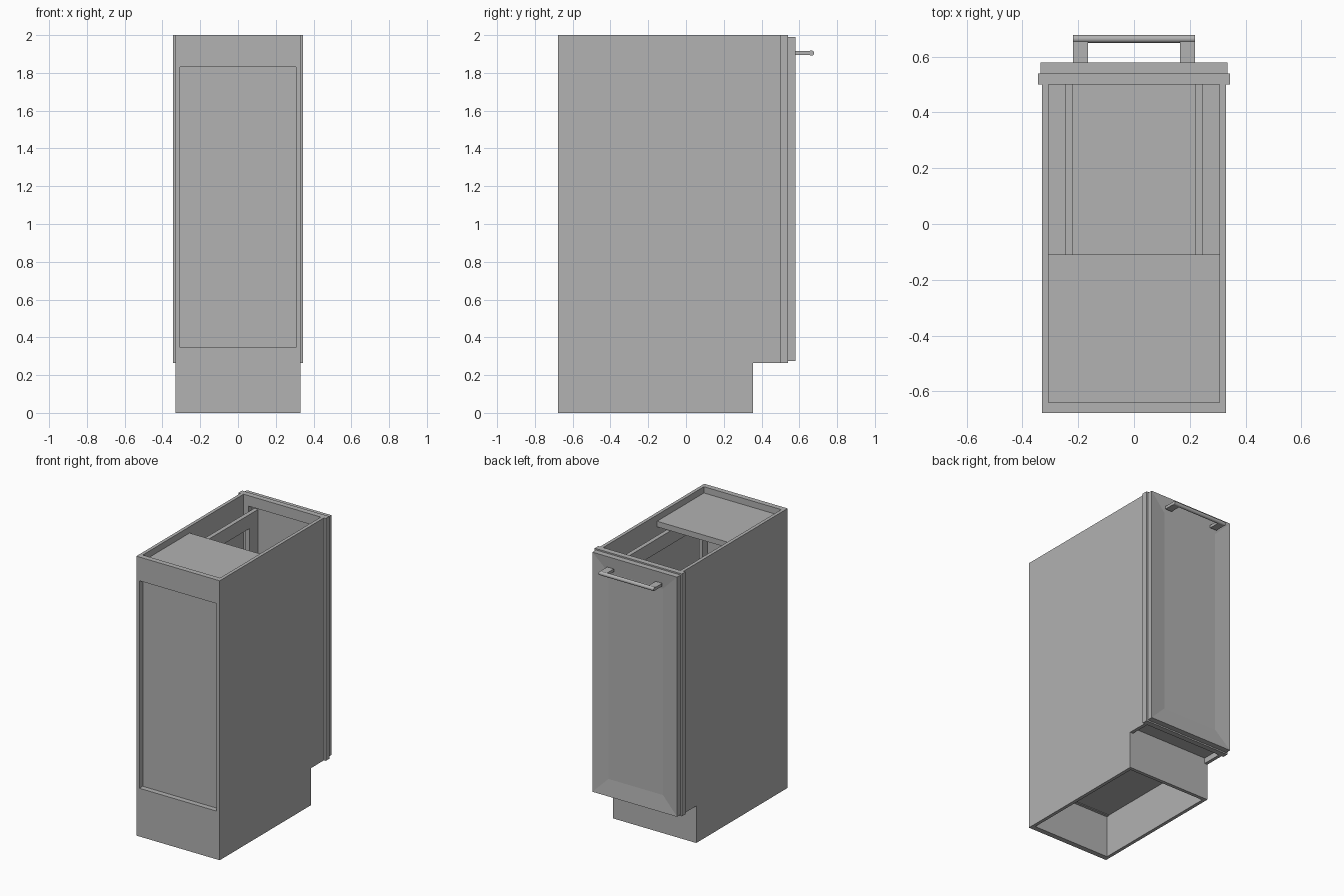
import bpy
import bmesh
from mathutils import Matrix, Vector

cube = bpy.data.objects.get("Cube")
if cube:
    bpy.data.objects.remove(cube, do_unlink=True)

GREY = (0.445, 0.445, 0.445, 1.0)
grey = bpy.data.materials.new("plain_grey")
grey.use_nodes = True
grey.diffuse_color = GREY
grey.node_tree.nodes["Principled BSDF"].inputs["Base Color"].default_value = GREY


def finish(name, bm):
    bmesh.ops.recalc_face_normals(bm, faces=bm.faces)
    mesh = bpy.data.meshes.new(name)
    bm.to_mesh(mesh)
    bm.free()
    mesh.materials.append(grey)
    obj = bpy.data.objects.new(name, mesh)
    bpy.context.collection.objects.link(obj)
    return obj


def add_box(bm, x, y, z):
    """Add a box spanning the given (min, max) pairs."""
    lo, hi = Vector((x[0], y[0], z[0])), Vector((x[1], y[1], z[1]))
    size = Matrix.Diagonal((*(hi - lo), 1))
    bmesh.ops.create_cube(bm, size=1, matrix=Matrix.Translation((lo + hi) / 2) @ size)


def box(name, x, y, z):
    bm = bmesh.new()
    add_box(bm, x, y, z)
    return finish(name, bm)


def extrude_profile(name, points, x0, x1):
    """Extrude a (y, z) outline along x."""
    bm = bmesh.new()
    face = bm.faces.new([bm.verts.new((x0, y, z)) for y, z in points])
    moved = bmesh.ops.extrude_face_region(bm, geom=[face])["geom"]
    verts = [v for v in moved if isinstance(v, bmesh.types.BMVert)]
    bmesh.ops.translate(bm, verts=verts, vec=(x1 - x0, 0, 0))
    return finish(name, bm)


# Main dimensions
OUT, INN = 0.33, 0.306
BACK, BACK_IN, FRONT = -0.678, -0.64, 0.5
TOE_Y, TOE_Z, TOP = 0.355, 0.265, 2.0
FLOOR_TOP = 0.345

# Side panels with the toe notch
outline = [(BACK, 0), (TOE_Y, 0), (TOE_Y, TOE_Z), (FRONT, TOE_Z), (FRONT, TOP), (BACK, TOP)]
for side, s in (("left", 1), ("right", -1)):
    extrude_profile(side + "_side_panel", outline, s * INN, s * OUT)

# Carcass: rails, thin panel, floor, half top and toe board
inside = (-INN, INN)
box("upper_rail", inside, (BACK, BACK_IN), (1.83, TOP))
box("lower_rail", inside, (BACK, BACK_IN), (0, FLOOR_TOP))
box("recessed_panel", inside, (BACK_IN, BACK_IN + 0.02), (0.3, 1.95))
box("cabinet_floor", inside, (BACK_IN, FRONT), (0.305, FLOOR_TOP))
box("top_panel", inside, (BACK_IN, -0.11), (1.915, 1.955))
box("toe_board", inside, (TOE_Y - 0.025, TOE_Y), (0, 0.305))

# Face frame around the drawer opening
bm = bmesh.new()
frame_y = (FRONT, 0.54)
for s in (1, -1):
    add_box(bm, sorted((s * 0.268, s * 0.345)), frame_y, (TOE_Z, TOP))
for z in ((TOE_Z, FLOOR_TOP), (1.925, TOP)):
    add_box(bm, (-0.268, 0.268), frame_y, z)
finish("face_frame", bm)

# Door with a shallow inset panel
bm = bmesh.new()
add_box(bm, (-0.335, 0.335), (0.54, 0.58), (0.275, 1.99))
bm.normal_update()
front = [f for f in bm.faces if f.normal.y > 0.9]
bmesh.ops.inset_region(bm, faces=front, thickness=0.168)
bmesh.ops.translate(bm, verts=front[0].verts, vec=(0, -0.012, 0))
finish("door", bm)

# Pull-out rack: an open frame on each side and a base
for side, s in (("left", 1), ("right", -1)):
    bm = bmesh.new()
    x = sorted((s * 0.218, s * 0.248))
    for y in ((-0.56, -0.5), (0.44, 0.54)):
        add_box(bm, x, y, (0.38, 1.9))
    for z in ((0.38, 0.48), (1.8, 1.9)):
        add_box(bm, x, (-0.5, 0.44), z)
    finish(side + "_rack_frame", bm)
box("rack_base", (-0.218, 0.218), (-0.56, 0.54), (0.38, 0.41))

# Handle: round bar on two flat brackets
for side, s in (("left", 1), ("right", -1)):
    box(side + "_handle_bracket", sorted((s * 0.165, s * 0.218)), (0.58, 0.664), (1.895, 1.915))
bm = bmesh.new()
bmesh.ops.create_cone(bm, cap_ends=True, segments=24, radius1=0.014, radius2=0.014, depth=0.436,
                      matrix=Matrix.Translation((0, 0.664, 1.905)) @ Matrix.Rotation(1.5708, 4, "Y"))
bar = finish("handle_bar", bm)
bpy.ops.object.select_all(action="DESELECT")
bar.select_set(True)
bpy.context.view_layer.objects.active = bar
bpy.ops.object.shade_smooth_by_angle()
